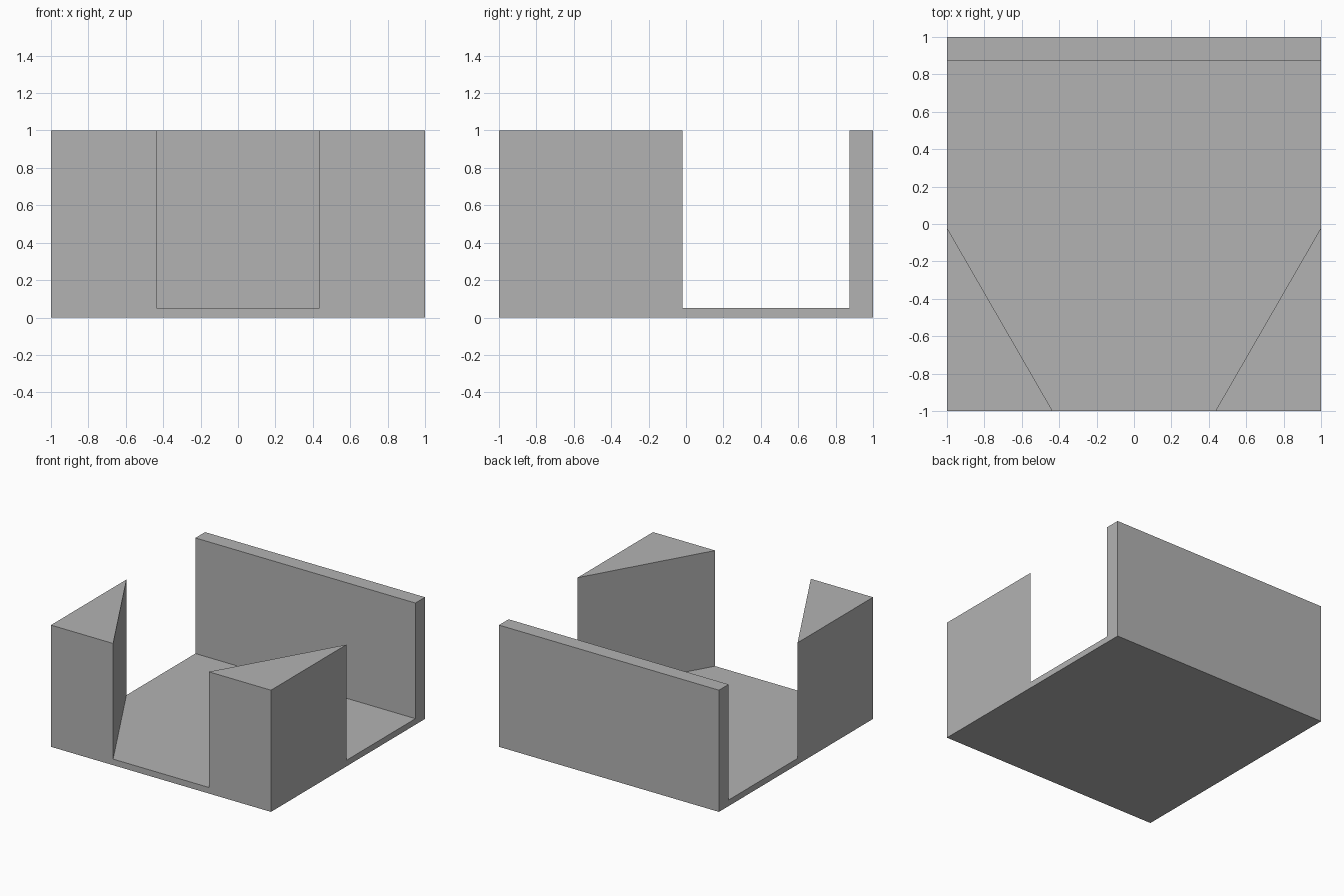
import bpy
import bmesh
from mathutils import Vector

cube = bpy.data.objects.get("Cube")
if cube:
    bpy.data.objects.remove(cube, do_unlink=True)

FLOOR = 0.05     # floor thickness
WALL_Y = 0.875   # inner face of the back wall
MOUTH = 0.435    # half width of the front opening
POST_Y = -0.02   # rear tip of the corner posts

grey = bpy.data.materials.new("plain_grey")
grey.use_nodes = True
colour = (0.45, 0.45, 0.45, 1)
grey.diffuse_color = colour
grey.node_tree.nodes["Principled BSDF"].inputs["Base Color"].default_value = colour


def prism(name, outline, bottom, top):
    """Extrude a plan outline between two heights."""
    bm = bmesh.new()
    face = bm.faces.new([bm.verts.new((x, y, bottom)) for x, y in outline])
    side = bmesh.ops.extrude_face_region(bm, geom=[face])["geom"]
    verts = [v for v in side if isinstance(v, bmesh.types.BMVert)]
    bmesh.ops.translate(bm, verts=verts, vec=(0, 0, top - bottom))
    bmesh.ops.recalc_face_normals(bm, faces=bm.faces)
    mesh = bpy.data.meshes.new(name)
    bm.to_mesh(mesh)
    bm.free()
    mesh.materials.append(grey)
    obj = bpy.data.objects.new(name, mesh)
    bpy.context.collection.objects.link(obj)
    return obj


# Solid block that holds the floor, back wall and two corner posts
block = prism("floor_wall_and_posts", [(-1, -1), (1, -1), (1, 1), (-1, 1)], 0, 1)

# Flared channel, run past the block so the cut is clean
near, far = Vector((MOUTH, -1)), Vector((1, POST_Y))
over = (far - near) * 0.1
right_half = [near - over, far + over, Vector((far.x + over.x, WALL_Y))]
outline = [(p.x, p.y) for p in right_half]
outline += [(-x, y) for x, y in reversed(outline)]
channel = prism("channel_cutter", outline, FLOOR, 1.2)
channel.hide_render = True

cut = block.modifiers.new("channel", 'BOOLEAN')
cut.operation = 'DIFFERENCE'
cut.solver = 'EXACT'
cut.object = channel
bpy.context.view_layer.objects.active = block
bpy.ops.object.modifier_apply(modifier=cut.name)
bpy.data.objects.remove(channel, do_unlink=True)
